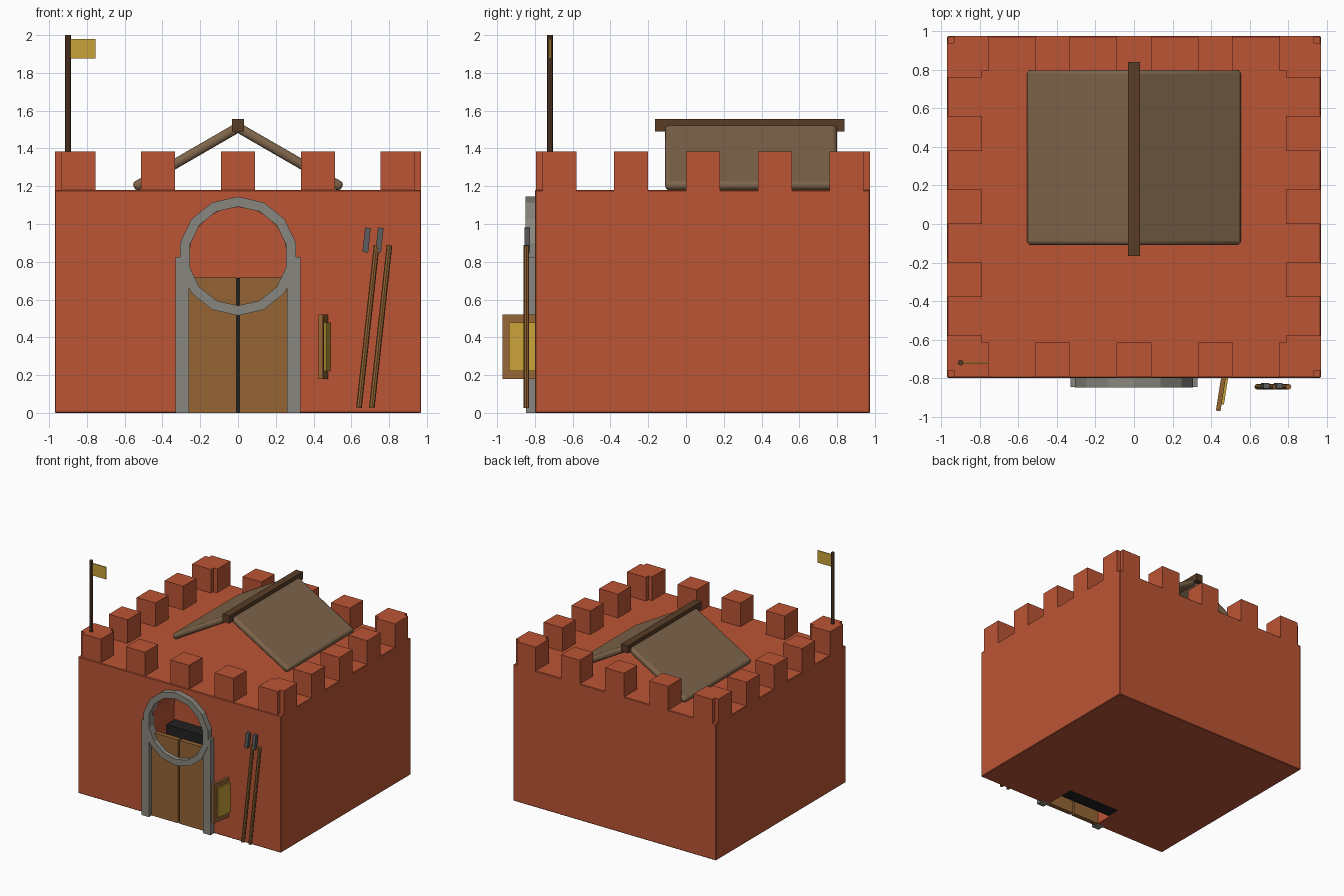
import bpy, bmesh, math
from mathutils import Matrix

if "Cube" in bpy.data.objects:
    bpy.data.objects.remove(bpy.data.objects["Cube"])


def mat(name, r, g, b):
    m = bpy.data.materials.new(name)
    m.diffuse_color = (r, g, b, 1)
    m.use_nodes = True
    m.node_tree.nodes["Principled BSDF"].inputs["Base Color"].default_value = m.diffuse_color
    return m


BRICK = mat("brick", 0.50, 0.09, 0.035)
STONE = mat("stone", 0.25, 0.24, 0.21)
WOOD = mat("wood", 0.30, 0.13, 0.035)
DARK_WOOD = mat("dark_wood", 0.10, 0.045, 0.02)
ROOF = mat("roof", 0.21, 0.13, 0.07)
GOLD = mat("gold", 0.58, 0.36, 0.04)
BLACK = mat("black", 0.015, 0.015, 0.015)
STEEL = mat("steel", 0.11, 0.11, 0.12)


def make(name, bm, material=None):
    bmesh.ops.recalc_face_normals(bm, faces=bm.faces)
    me = bpy.data.meshes.new(name)
    bm.to_mesh(me)
    bm.free()
    ob = bpy.data.objects.new(name, me)
    bpy.context.collection.objects.link(ob)
    if material:
        me.materials.append(material)
    return ob


def box(name, center, size, material, rot=(0, 0, 0), bevel=0, segments=1):
    bm = bmesh.new()
    bmesh.ops.create_cube(bm, size=1, matrix=Matrix.Diagonal((*size, 1)))
    ob = make(name, bm, material)
    ob.location, ob.rotation_euler = center, rot
    if bevel:
        mod = ob.modifiers.new("bevel", 'BEVEL')
        mod.width, mod.segments = bevel, segments
    return ob


def span(name, x, y, z, material, **kw):
    lo_hi = (x, y, z)
    return box(name, [(a + b) / 2 for a, b in lo_hi], [b - a for a, b in lo_hi], material, **kw)


def rod(name, center, radius, length, material, sides=8, rot=(0, 0, 0)):
    bm = bmesh.new()
    bmesh.ops.create_cone(bm, cap_ends=True, segments=sides, radius1=radius, radius2=radius, depth=length)
    ob = make(name, bm, material)
    ob.location, ob.rotation_euler = center, rot
    return ob


def circle(r, n, z):
    return [(r * math.sin(2 * math.pi * i / n), z + r * math.cos(2 * math.pi * i / n)) for i in range(n)]


# main block with an arched door recess, open at the bottom
body = span("castle_body", (-0.97, 0.97), (-0.80, 0.975), (0, 1.18), BRICK, bevel=0.005)
bm = bmesh.new()
arch = [(0.26 * math.cos(math.pi * i / 10), 0.83 + 0.26 * math.sin(math.pi * i / 10)) for i in range(11)]
profile = [(0.26, -0.1)] + arch + [(-0.26, -0.1)]
face = bm.faces.new([bm.verts.new((x, -1.0, z)) for x, z in profile])
ext = bmesh.ops.extrude_face_region(bm, geom=[face])
bmesh.ops.translate(bm, vec=(0, 0.5, 0), verts=[v for v in ext["geom"] if isinstance(v, bmesh.types.BMVert)])
cutter = make("door_cutter", bm, BRICK)
cutter.hide_render = True
cutter.hide_viewport = True
cutter.display_type = 'WIRE'
cut = body.modifiers.new("door_recess", 'BOOLEAN')
cut.object, cut.operation, cut.solver = cutter, 'DIFFERENCE', 'EXACT'

# battlements: front and back rows, then side rows
for i in range(5):
    x = -0.845 + 0.4225 * i
    for side, y in (("front", -0.705), ("back", 0.885)):
        box("merlon_" + side, (x, y, 1.28), (0.18, 0.18, 0.21), BRICK)
    y = -0.67 + 0.38 * i
    for side, x in (("left", -0.88), ("right", 0.88)):
        box("merlon_" + side, (x, y, 1.28), (0.18, 0.18, 0.21), BRICK)

# door surround: 14-sided stone ring and two pillars
bm = bmesh.new()
n = 14
loops = []
for r, y in ((0.315, -0.85), (0.315, -0.78), (0.262, -0.78), (0.262, -0.85)):
    loops.append([bm.verts.new((x, y, z)) for x, z in circle(r, n, 0.83)])
for a in range(4):
    la, lb = loops[a], loops[(a + 1) % 4]
    for i in range(n):
        j = (i + 1) % n
        bm.faces.new((la[i], la[j], lb[j], lb[i]))
make("door_ring", bm, STONE)
for s in (-1, 1):
    box("door_pillar", (s * 0.295, -0.81, 0.4125), (0.07, 0.075, 0.825), STONE)
    # door leaf
    box("door_leaf", (s * 0.134, -0.79, 0.36), (0.252, 0.04, 0.72), WOOD)
    # roof slope
    box("roof_slope", (s * 0.275, 0.345, 1.352), (0.635, 0.91, 0.052), ROOF,
        rot=(0, s * math.radians(30), 0), bevel=0.022, segments=3)

# dark backing behind the door
span("door_backing", (-0.25, 0.25), (-0.62, -0.502), (0.0, 0.715), BLACK)

# ridge beam
span("roof_ridge", (-0.032, 0.032), (-0.165, 0.84), (1.49, 1.555), DARK_WOOD)

# flag
rod("flag_pole", (-0.90, -0.72, 1.69), 0.015, 0.62, DARK_WOOD)
span("flag", (-0.89, -0.755), (-0.724, -0.716), (1.875, 1.98), GOLD)

# sign board sticking out of the wall
turn = (0, 0, math.radians(-9))
box("sign_board", (0.464, -0.80, 0.35), (0.024, 0.345, 0.34), WOOD, rot=turn)
box("sign_panel", (0.481, -0.803, 0.35), (0.014, 0.27, 0.255), GOLD, rot=turn)

# two leaning tools with steel heads
lean = (0, math.radians(6.2), 0)
for x in (0.687, 0.755):
    rod("tool_shaft", (x, -0.845, 0.457), 0.015, 0.867, WOOD, rot=lean)
for x in (0.681, 0.749):
    box("tool_head", (x, -0.84, 0.915), (0.03, 0.03, 0.13), STEEL, rot=lean)

# soft shading on the bevelled roof slopes
bpy.ops.object.select_all(action='DESELECT')
for ob in bpy.data.objects:
    if ob.name.startswith("roof_slope"):
        ob.select_set(True)
        bpy.context.view_layer.objects.active = ob
bpy.ops.object.shade_smooth_by_angle()
